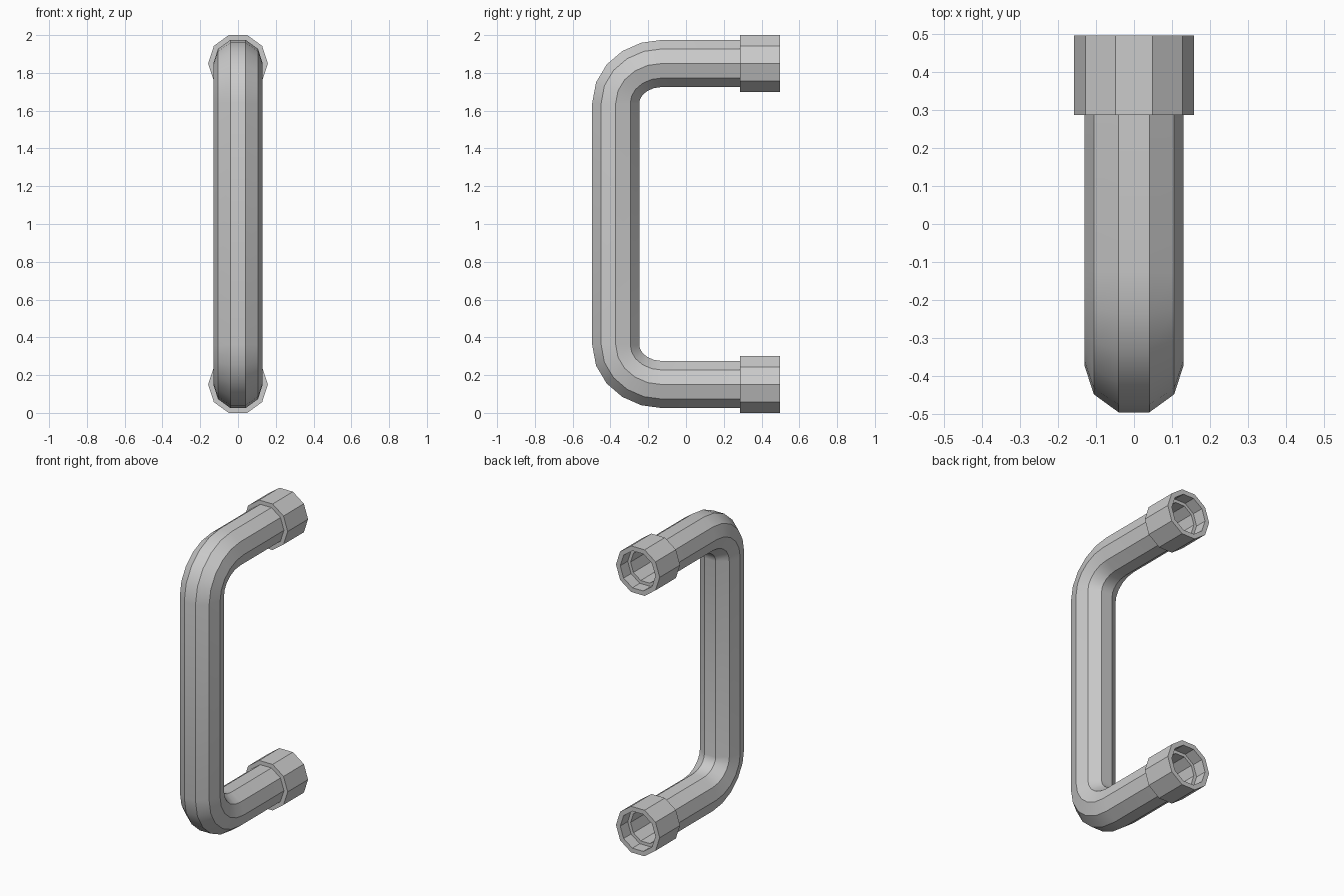
import bpy, bmesh
from math import sin, cos, pi, radians
from mathutils import Vector

if "Cube" in bpy.data.objects:
    bpy.data.objects.remove(bpy.data.objects["Cube"])

SIDES = 10


def ring(bm, centre, normal, radius):
    # Decagon spanned by the x axis and the given in-plane normal
    c, n = Vector(centre), Vector(normal).normalized()
    x = Vector((1, 0, 0))
    return [bm.verts.new(c + radius * (cos(2 * pi * i / SIDES) * x + sin(2 * pi * i / SIDES) * n))
            for i in range(SIDES)]


def loft(name, rings, closed=False, cap_ends=False):
    bm = bmesh.new()
    loops = [ring(bm, *r) for r in rings]
    pairs = list(zip(loops, loops[1:]))
    if closed:
        pairs.append((loops[-1], loops[0]))
    for a, b in pairs:
        for i in range(SIDES):
            j = (i + 1) % SIDES
            bm.faces.new((a[i], a[j], b[j], b[i]))
    if cap_ends:
        bm.faces.new(loops[0])
        bm.faces.new(loops[-1])
    bmesh.ops.recalc_face_normals(bm, faces=bm.faces[:])
    mesh = bpy.data.meshes.new(name)
    bm.to_mesh(mesh)
    bm.free()
    obj = bpy.data.objects.new(name, mesh)
    bpy.context.collection.objects.link(obj)
    bpy.ops.object.select_all(action='DESELECT')
    obj.select_set(True)
    bpy.context.view_layer.objects.active = obj
    bpy.ops.object.shade_smooth_by_angle(angle=radians(30))
    return obj


# Handle bar: recessed bore, straight arm and rounded corner, mirrored about z = 1
PIPE_R, BORE_R, PIPE_END = 0.131, 0.106, 0.42
up = (0, 0, 1)
half = [((0, 0.05, 1.85), up, BORE_R),
        ((0, PIPE_END, 1.85), up, BORE_R),
        ((0, PIPE_END, 1.85), up, PIPE_R)]
for k in range(5, -1, -1):
    t = k * pi / 10
    half.append(((0, -0.127 - 0.245 * cos(t), 1.64 + 0.21 * sin(t)),
                 (0, -cos(t) / 0.245, sin(t) / 0.21), PIPE_R))
other = [((0, c[1], 2 - c[2]), (0, n[1], -n[2]), r) for c, n, r in reversed(half)]
loft("handle_bar", half + other, cap_ends=True)

# Hollow end collars
for name, z in (("upper_collar", 1.85), ("lower_collar", 0.15)):
    profile = [(0.287, 0.158), (0.497, 0.158), (0.497, 0.127), (0.287, 0.127)]
    loft(name, [((0, y, z), up, r) for y, r in profile], closed=True)
